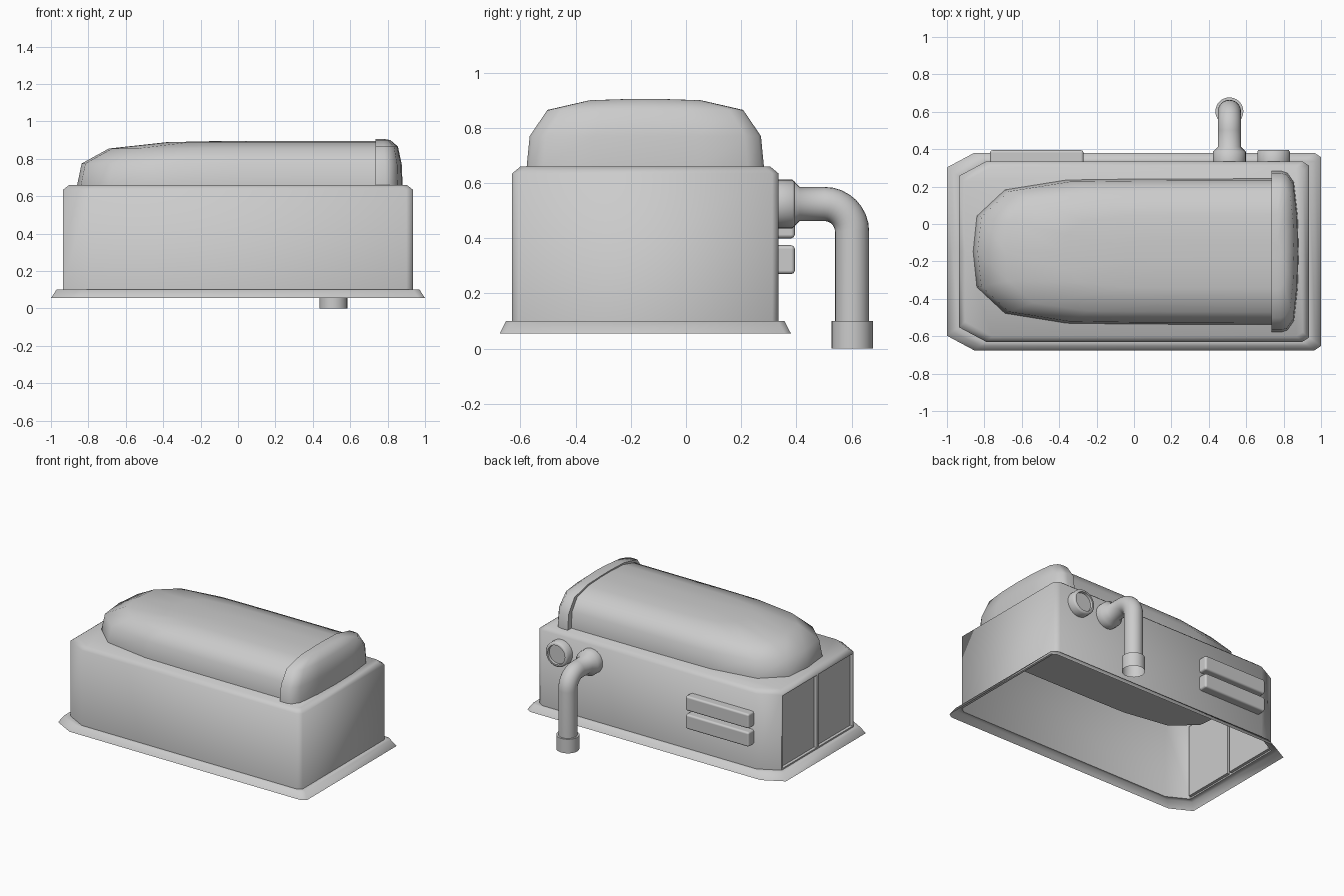
import bpy, bmesh
from math import sin, cos, pi
from mathutils import Vector

cube = bpy.data.objects.get("Cube")
if cube:
    bpy.data.objects.remove(cube, do_unlink=True)

grey = bpy.data.materials.new("plain_grey")
grey.use_nodes = True
grey.diffuse_color = (0.6, 0.6, 0.6, 1)
grey.node_tree.nodes["Principled BSDF"].inputs["Base Color"].default_value = (0.6, 0.6, 0.6, 1)

MID_Y = -0.1475
WALL_Y = 0.335
PORT_Z = 0.524


def finish(name, bm, angle=60):
    mesh = bpy.data.meshes.new(name)
    bm.to_mesh(mesh)
    bm.free()
    obj = bpy.data.objects.new(name, mesh)
    bpy.context.collection.objects.link(obj)
    mesh.materials.append(grey)
    bpy.ops.object.select_all(action='DESELECT')
    obj.select_set(True)
    bpy.context.view_layer.objects.active = obj
    bpy.ops.object.shade_smooth_by_angle(angle=angle * pi / 180)
    return obj


def loft(rings, cap_start=False, cap_end=False):
    """Skin a list of closed rings, optionally filling either end."""
    bm = bmesh.new()
    loops = [[bm.verts.new(p) for p in ring] for ring in rings]
    for low, high in zip(loops, loops[1:]):
        for i in range(len(low)):
            j = (i + 1) % len(low)
            bm.faces.new((low[i], low[j], high[j], high[i]))
    if cap_start:
        bm.faces.new(loops[0][::-1])
    if cap_end:
        bm.faces.new(loops[-1])
    bm.normal_update()
    return bm


def mirrored(half):
    return half + [(x, -y) for x, y in reversed(half) if y]


def sign(v):
    return (v > 0) - (v < 0)


# Body footprint: large chamfers at the door end, small at the other
FOOTPRINT = mirrored([(0.935, 0.46), (0.90, 0.4825), (-0.79, 0.4825),
                      (-0.935, 0.405), (-0.935, 0)])


def footprint(grow_x, grow_y, z):
    return [(x + sign(x) * grow_x, MID_Y + y + sign(y) * grow_y, z) for x, y in FOOTPRINT]


# Hollow body with two recessed doors
bm = loft([footprint(0, 0, 0.1), footprint(0, 0, 0.635),
           footprint(-0.032, -0.03, 0.66)], cap_end=True)
doors = [f for f in bm.faces if f.normal.x < -0.9 and f.calc_center_median().z < 0.5]
bmesh.ops.inset_individual(bm, faces=doors, thickness=0.014, depth=0)
bmesh.ops.inset_individual(bm, faces=doors, thickness=0.001, depth=-0.02)
finish("body", bm)

# Sloped skirt around the foot, open underneath
finish("base_skirt", loft([footprint(0.065, 0.045, 0.055), footprint(0.036, 0.022, 0.1),
                           footprint(0, 0, 0.1)]), 70)


# Rounded covers: a plan outline shrunk towards its flat end, layer by layer,
# with a closed underside sunk into the body
def cover(name, half, anchor, layers):
    plan = mirrored(half)
    rings = [[(anchor + (x - anchor) * sx, MID_Y + y * sy, z) for x, y in plan]
             for z, sx, sy in layers]
    finish(name, loft(rings, cap_start=True, cap_end=True))


cover("hood", [(0.74, 0.39), (0, 0.388), (-0.36, 0.383), (-0.69, 0.33), (-0.84, 0.19), (-0.86, 0)],
      0.74, [(0.52, 1, 1), (0.66, 1, 1), (0.775, 0.985, 0.975), (0.855, 0.894, 0.83),
             (0.889, 0.70, 0.5), (0.896, 0.5, 0.15)])
cover("hood_end_cap", [(0.88, 0), (0.875, 0.19), (0.855, 0.37), (0.82, 0.42), (0.79, 0.43), (0.735, 0.43)],
      0.735, [(0.52, 1, 1), (0.66, 1, 1), (0.77, 0.97, 0.975), (0.865, 0.83, 0.825),
              (0.9, 0.55, 0.47), (0.905, 0.35, 0.12)])


# Round parts: rings given by centre, radius and tilt from the y axis
def circle(x, y, z, r, tilt=0, sides=24):
    up = Vector((0, sin(tilt), cos(tilt)))
    centre = Vector((x, y, z))
    return [centre + r * (cos(a) * Vector((-1, 0, 0)) + sin(a) * up)
            for a in (2 * pi * i / sides for i in range(sides))]


# Exhaust pipe with wall flange, elbow and open end sleeve
PIPE_X, PIPE_R, BEND = 0.51, 0.062, 0.1
bend_y, bend_z = 0.502, PORT_Z - BEND
rings = [circle(PIPE_X, y, PORT_Z, r) for y, r in ((WALL_Y, 0.088), (0.386, 0.088), (0.412, PIPE_R))]
for i in range(9):
    t = i * pi / 16
    rings.append(circle(PIPE_X, bend_y + BEND * sin(t), bend_z + BEND * cos(t), PIPE_R, t))
rings += [circle(PIPE_X, bend_y + BEND, z, r, pi / 2)
          for z, r in ((0.1, PIPE_R), (0.1, 0.075), (0, 0.075))]
finish("exhaust_pipe", loft(rings))

# Round port with a recessed face
finish("round_port", loft([circle(0.747, y, PORT_Z, r) for y, r in
                           ((WALL_Y, 0.088), (0.386, 0.088), (0.395, 0.08),
                            (0.395, 0.068), (0.378, 0.066))], cap_end=True), 50)

# Two vent bars on the back wall
for name, z in (("lower_vent", 0.322), ("upper_vent", 0.452)):
    bm = bmesh.new()
    bmesh.ops.create_cube(bm, size=1)
    bmesh.ops.scale(bm, vec=(0.5, 0.08, 0.105), verts=bm.verts)
    bmesh.ops.translate(bm, vec=(-0.52, 0.355, z), verts=bm.verts)
    vent = finish(name, bm, 100)
    bevel = vent.modifiers.new("soft_edges", 'BEVEL')
    bevel.width = 0.014
    bevel.segments = 2
    bevel.harden_normals = True
